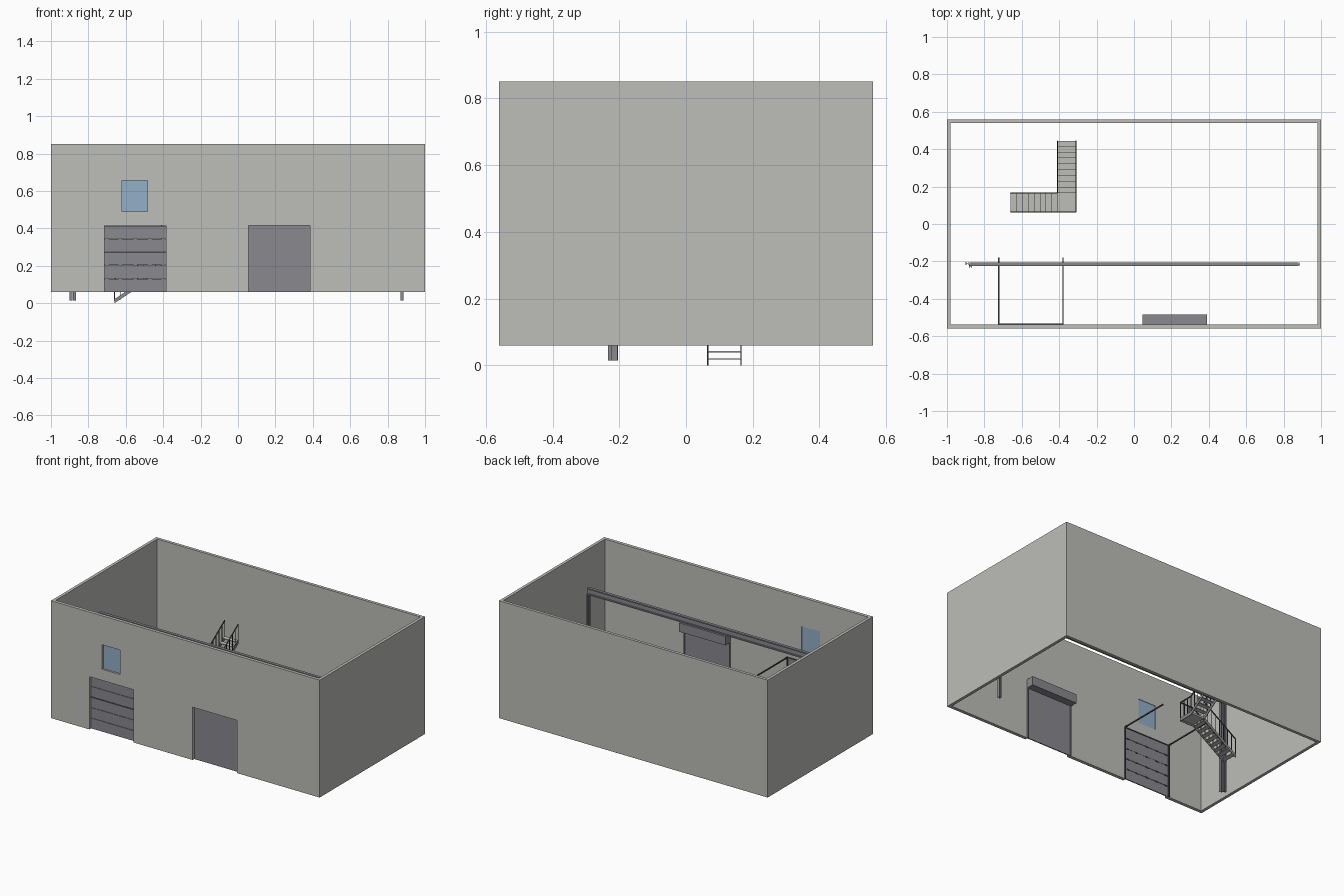
import bpy, bmesh
from mathutils import Vector, Matrix

if "Cube" in bpy.data.objects:
    bpy.data.objects.remove(bpy.data.objects["Cube"])


def material(name, rgb):
    m = bpy.data.materials.new(name)
    m.diffuse_color = (*rgb, 1)
    m.use_nodes = True
    m.node_tree.nodes["Principled BSDF"].inputs["Base Color"].default_value = m.diffuse_color
    return m


WALL = material("warm_grey", (0.51, 0.51, 0.48))
STEEL = material("steel_grey", (0.25, 0.25, 0.275))
GLASS = material("window_blue", (0.29, 0.43, 0.58))
DARK = material("dark_grey", (0.07, 0.07, 0.08))


def finish(name, bm, mat):
    bmesh.ops.recalc_face_normals(bm, faces=bm.faces)
    me = bpy.data.meshes.new(name)
    bm.to_mesh(me)
    bm.free()
    me.materials.append(mat)
    ob = bpy.data.objects.new(name, me)
    bpy.context.collection.objects.link(ob)
    return ob


def add_box(bm, x0, x1, y0, y1, z0, z1):
    mid = Vector(((x0 + x1) / 2, (y0 + y1) / 2, (z0 + z1) / 2))
    size = Matrix.Diagonal((x1 - x0, y1 - y0, z1 - z0, 1))
    bmesh.ops.create_cube(bm, size=1, matrix=Matrix.Translation(mid) @ size)


def boxes(name, mat, *dims):
    bm = bmesh.new()
    for d in dims:
        add_box(bm, *d)
    return finish(name, bm, mat)


def add_slope(bm, a, b, thick, depth):
    """Vertical-ended sloping bar from a to b (top edge), thick sideways."""
    a, b = Vector(a), Vector(b)
    d = b - a
    side = Vector((-d.y, d.x, 0)).normalized() * thick / 2
    down = Vector((0, 0, -depth))
    ends = [[bm.verts.new(p + o) for o in (side, -side, down - side, down + side)]
            for p in (a, b)]
    bm.faces.new(ends[0])
    bm.faces.new(ends[1][::-1])
    for i in range(4):
        j = (i + 1) % 4
        bm.faces.new((ends[0][i], ends[1][i], ends[1][j], ends[0][j]))


# Walls: open ring with door and window openings
walls = boxes("walls", WALL, (-1, 1, -.56, .56, .06, .85))
cutters = {"interior_cutter": (-.98, .98, -.538, .54, 0, 1),
           "left_door_cutter": (-.715, -.385, -.6, -.5, 0, .415),
           "right_door_cutter": (.055, .385, -.6, -.5, 0, .415),
           "window_cutter": (-.62, -.485, -.6, -.5, .49, .655)}
for name, dim in cutters.items():
    cut = boxes(name, WALL, dim)
    cut.hide_render = True
    cut.hide_viewport = True
    mod = walls.modifiers.new(name, 'BOOLEAN')
    mod.operation = 'DIFFERENCE'
    mod.solver = 'EXACT'
    mod.object = cut

# Window pane
boxes("window_pane", GLASS, (-.62, -.485, -.547, -.541, .49, .655))

# Sectional door with hinges, tracks and one dark seam
ph = .355 / 5
boxes("sectional_door", STEEL, *[
    (-.718, -.382, -.543, -.536, .06 + i * ph + .001, .06 + (i + 1) * ph - .001)
    for i in range(5)])
boxes("door_seam", DARK, (-.715, -.385, -.545, -.537, .268, .276))
boxes("door_hinges", DARK, *[
    (x - .01, x + .01, -.536, -.533, .06 + i * ph - .004, .06 + i * ph + .004)
    for i in range(1, 5) for x in (-.70, -.63, -.55, -.47, -.40)])
tracks = []
for x in (-.723, -.38):
    tracks += [(x - .003, x + .003, -.538, -.53, .06, .415),
               (x - .003, x + .003, -.538, -.18, .415, .423)]
boxes("door_tracks", DARK, *tracks, (-.72, -.383, -.538, -.533, .415, .421))

# Roller door with its coil housing and guides
boxes("roller_door", STEEL, (.052, .388, -.543, -.536, .06, .415))
boxes("roller_housing", STEEL, (.045, .39, -.538, -.485, .405, .465))
boxes("roller_guides", STEEL, *[(x - .004, x + .004, -.538, -.53, .06, .405)
                                for x in (.051, .386)])

# Frame: I-beam on H-columns, doubled at the left end
boxes("beam", STEEL, (-.88, .88, -.225, -.205, .667, .675),
      (-.88, .88, -.218, -.212, .638, .667),
      (-.88, .88, -.225, -.205, .63, .638))


def column(name, x, y, w, top):
    boxes(name, STEEL, (x - w, x - w + .004, y - w, y + w, .015, top),
          (x + w - .004, x + w, y - w, y + w, .015, top),
          (x - w + .004, x + w - .004, y - .002, y + .002, .015, top))


column("right_column", .877, -.215, .009, .63)
column("left_inner_column", -.874, -.225, .009, .63)
column("left_outer_column", -.892, -.212, .008, .66)

# Stairs: lower flight along x, landing, upper flight along y
LAND, TOP, RAIL = .19, .385, .11
X0, X1, X2 = -.66, -.41, -.31
Y0, Y1, Y2 = .065, .165, .445
treads, nl, nu = [], 8, 9
for i in range(nl):
    w = (X1 - X0) / nl
    z = LAND * (i + 1) / (nl + 1)
    treads.append((X0 + i * w, X0 + (i + 1) * w, Y0, Y1, z - .004, z))
for i in range(nu):
    w = (Y2 - Y1) / nu
    z = LAND + (TOP - LAND) * (i + 1) / nu
    treads.append((X1, X2, Y1 + i * w, Y1 + (i + 1) * w, z - .004, z))
boxes("stair_treads", WALL, *treads)
boxes("stair_landing", WALL, (X1, X2, Y0, Y1, LAND - .012, LAND))

# Each run: start point, end point, number of balusters
runs = [((X0, Y0, .022), (X1, Y0, LAND), nl),
        ((X0, Y1, .022), (X1, Y1, LAND), nl),
        ((X1, Y0, LAND), (X2, Y0, LAND), 3),
        ((X2, Y0, LAND), (X2, Y1, LAND), 3),
        ((X1, Y1, LAND), (X1, Y2, TOP), nu),
        ((X2, Y1, LAND), (X2, Y2, TOP), nu)]
stringers, rails = bmesh.new(), bmesh.new()
for a, b, n in runs:
    a, b = Vector(a), Vector(b)
    up = Vector((0, 0, RAIL))
    add_slope(stringers, a, b, .004, .022)
    add_slope(rails, a + up, b + up, .006, .006)
    for i in range(n + 1):
        p = a.lerp(b, i / n)
        add_box(rails, p.x - .0018, p.x + .0018, p.y - .0018, p.y + .0018,
                p.z - .01, p.z + RAIL - .003)
finish("stair_stringers", stringers, STEEL)
finish("stair_railings", rails, DARK)
